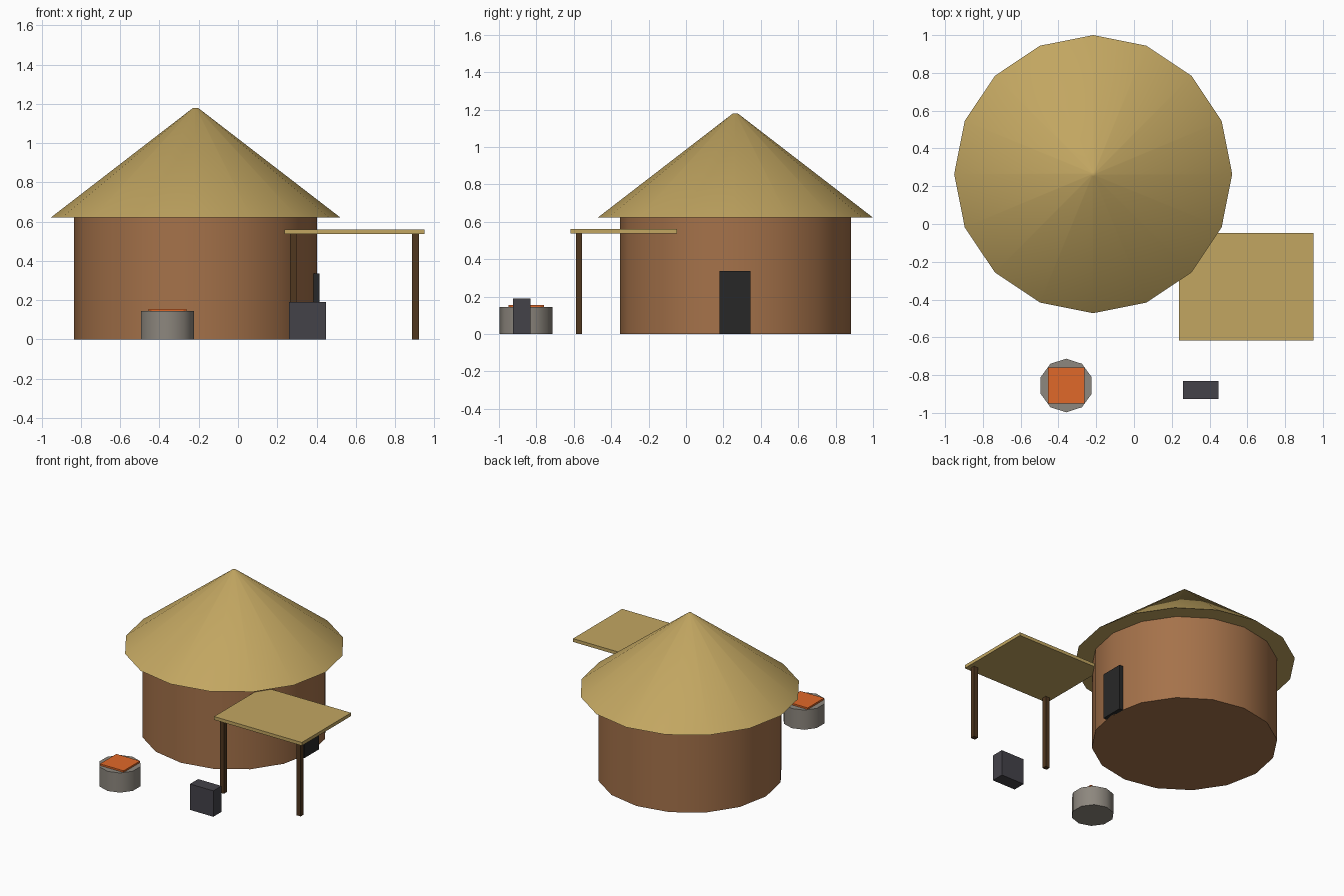
import bpy
import math

if "Cube" in bpy.data.objects:
    bpy.data.objects.remove(bpy.data.objects["Cube"])


def material(name, hex_colour):
    """Flat material from an sRGB hex colour, stored as linear values."""
    def linear(c):
        return c / 12.92 if c <= 0.04045 else ((c + 0.055) / 1.055) ** 2.4
    rgb = [linear(int(hex_colour[i:i + 2], 16) / 255) for i in (0, 2, 4)]
    mat = bpy.data.materials.new(name)
    mat.diffuse_color = (*rgb, 1)
    mat.use_nodes = True
    mat.node_tree.nodes["Principled BSDF"].inputs["Base Color"].default_value = mat.diffuse_color
    return mat


clay = material("clay", "A5724A")
thatch = material("thatch", "C2A661")
wood = material("dark_wood", "50371F")
iron = material("iron", "444249")
black = material("door_black", "272727")
stone = material("stone", "8D877E")
ember = material("ember_orange", "E06829")


def finish(name, mat):
    obj = bpy.context.object
    obj.name = name
    obj.data.materials.append(mat)
    return obj


def box(name, mat, x, y, z):
    """Box given by its (min, max) range on each axis."""
    ranges = (x, y, z)
    bpy.ops.mesh.primitive_cube_add(size=1, location=[(a + b) / 2 for a, b in ranges])
    bpy.context.object.scale = [b - a for a, b in ranges]
    bpy.ops.object.transform_apply(location=False, rotation=False, scale=True)
    return finish(name, mat)


def round_part(name, mat, sides, centre, r_low, r_high, z0, z1):
    """Smooth-sided cylinder or cone frustum with sharp rims."""
    bpy.ops.mesh.primitive_cone_add(vertices=sides, radius1=r_low, radius2=r_high,
                                    depth=z1 - z0, location=(*centre, (z0 + z1) / 2))
    bpy.ops.object.shade_smooth_by_angle(angle=math.radians(40))
    return finish(name, mat)


# Round hut with a conical thatched roof
HUT = (-0.216, 0.264)
round_part("hut_wall", clay, 16, HUT, 0.618, 0.618, 0, 0.622)
round_part("hut_roof", thatch, 16, HUT, 0.736, 0.012, 0.622, 1.18)
box("hut_door", black, (0.385, 0.415), (0.178, 0.345), (0, 0.336))

# Lean-to awning on two front posts
box("awning_roof", thatch, (0.238, 0.95), (-0.617, -0.047), (0.537, 0.561))
for side, x in (("left", 0.282), ("right", 0.904)):
    box(f"awning_post_{side}", wood, (x - 0.017, x + 0.017),
        (-0.589, -0.556), (0, 0.537))

# Stone forge with glowing embers
round_part("forge", stone, 10, (-0.359, -0.855), 0.142, 0.142, 0, 0.144)
box("forge_embers", ember, (-0.455, -0.263), (-0.95, -0.76), (0.132, 0.156))

# Anvil block
box("anvil", iron, (0.259, 0.448), (-0.926, -0.832), (0, 0.19))
